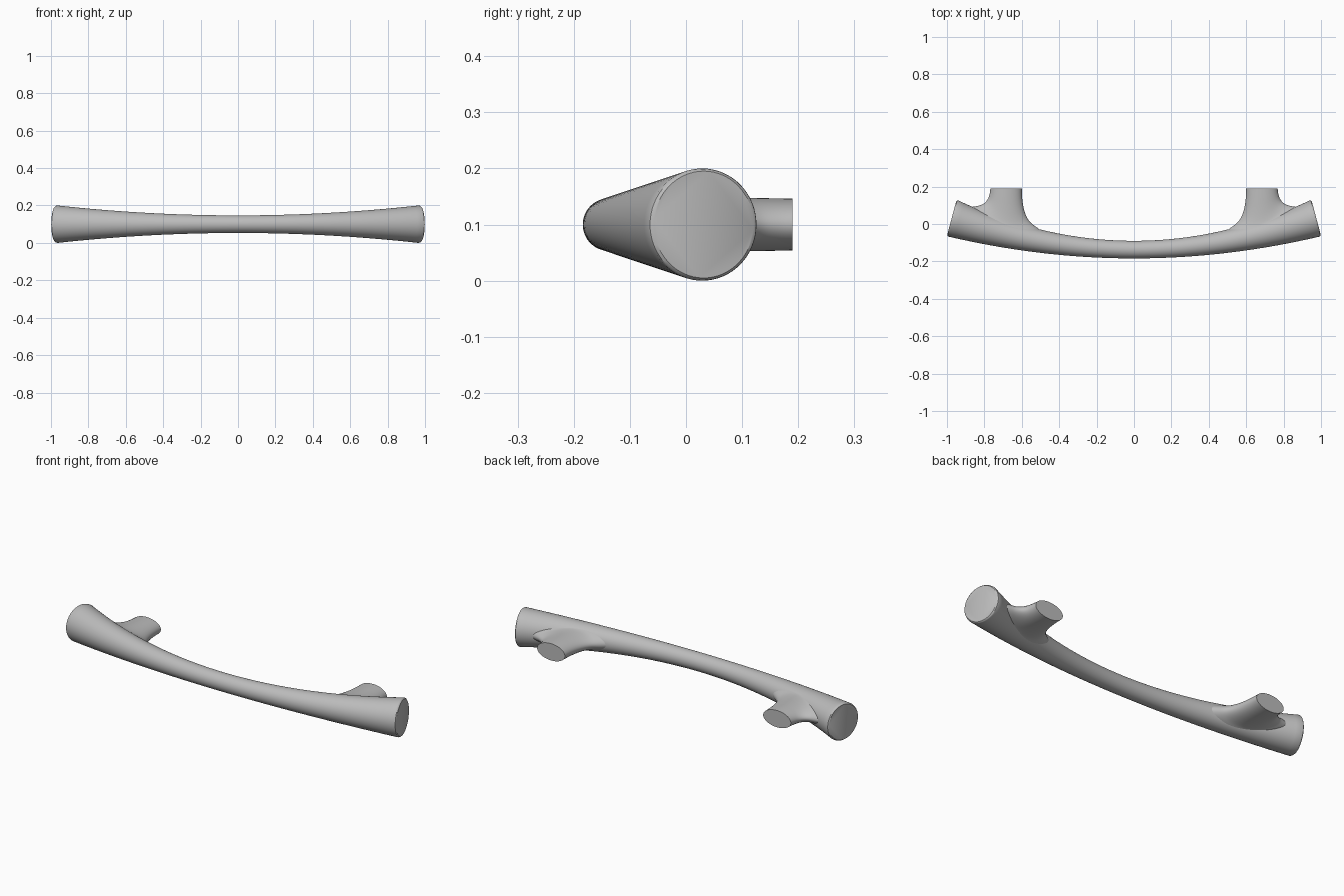
import bpy, bmesh
from math import sin, cos, pi, radians
from mathutils import Vector

cube = bpy.data.objects.get("Cube")
if cube:
    bpy.data.objects.remove(cube)

MID_Z = 0.1
SIDES = 64

metal = bpy.data.materials.new("satin grey")
metal.use_nodes = True
grey = (0.5, 0.5, 0.5, 1)
metal.diffuse_color = grey
metal.node_tree.nodes["Principled BSDF"].inputs["Base Color"].default_value = grey


def loft(name, rings):
    """Skin a list of closed rings and cap both ends."""
    bm = bmesh.new()
    loops = [[bm.verts.new(p) for p in ring] for ring in rings]
    for a, b in zip(loops, loops[1:]):
        for i in range(SIDES):
            j = (i + 1) % SIDES
            bm.faces.new((a[i], a[j], b[j], b[i]))
    bm.faces.new(loops[0])
    bm.faces.new(loops[-1])
    bmesh.ops.recalc_face_normals(bm, faces=bm.faces)
    mesh = bpy.data.meshes.new(name)
    bm.to_mesh(mesh)
    bm.free()
    mesh.materials.append(metal)
    obj = bpy.data.objects.new(name, mesh)
    bpy.context.collection.objects.link(obj)
    bpy.ops.object.select_all(action="DESELECT")
    obj.select_set(True)
    bpy.context.view_layer.objects.active = obj
    bpy.ops.object.shade_smooth_by_angle(angle=radians(35))
    return obj


angles = [2 * pi * i / SIDES for i in range(SIDES)]


# Bowed grip: round section, thin in the middle and wide at the ends
def grip_ring(t, inset=0.0, push=0.0):
    tilt = radians(15) * t
    centre = Vector((0.965 * t, -0.137 + 0.166 * t * t, MID_Z))
    along = Vector((cos(tilt), sin(tilt), 0))
    across = Vector((-sin(tilt), cos(tilt), 0))
    r = 0.047 + 0.053 * t * t
    centre += along * push * (1 if t > 0 else -1)
    return [centre + across * (r - inset) * cos(a)
            + Vector((0, 0, (r - inset * 0.6) * sin(a))) for a in angles]


STEPS = 64
rings = [grip_ring(2 * i / STEPS - 1) for i in range(STEPS + 1)]
# Softened rims
rim = [(0.002, 0.006), (0.008, 0.010)]
rings = ([grip_ring(-1, *r) for r in reversed(rim)] + rings
         + [grip_ring(1, *r) for r in rim])
loft("grip", rings)

# Mounting post stations: inner x, y, outer x, y, half height, sag of the sides
POST = [
    (0.600, 0.190, 0.768, 0.190, 0.046, 0.0),
    (0.598, 0.140, 0.771, 0.165, 0.047, 0.01),
    (0.591, 0.090, 0.779, 0.138, 0.048, 0.025),
    (0.577, 0.045, 0.795, 0.116, 0.050, 0.04),
    (0.555, 0.010, 0.820, 0.101, 0.054, 0.05),
    (0.520, -0.018, 0.850, 0.094, 0.061, 0.055),
    (0.470, -0.055, 0.890, 0.088, 0.066, 0.06),
]


def smooth_stations(rows, sub=4):
    """Catmull-Rom interpolation between the stations."""
    out = []
    for k in range(len(rows) - 1):
        four = [rows[max(k - 1, 0)], rows[k], rows[k + 1], rows[min(k + 2, len(rows) - 1)]]
        for s in range(sub):
            u = s / sub
            out.append([b + 0.5 * u * (c - a + u * (2 * a - 5 * b + 4 * c - d
                        + u * (3 * (b - c) + d - a))) for a, b, c, d in zip(*four)])
    return out + [rows[-1]]


# Mounting posts: oval, flaring into the grip
for name, side in (("left_post", 1), ("right_post", -1)):
    rings = []
    for xi, yi, xo, yo, h, sag in smooth_stations(POST):
        ring = []
        for a in angles:
            f = (1 + cos(a)) / 2
            ring.append(Vector((side * (xi + (xo - xi) * f),
                                yi + (yo - yi) * f - sag * sin(a) ** 2,
                                MID_Z + h * sin(a))))
        rings.append(ring)
    loft(name, rings)
